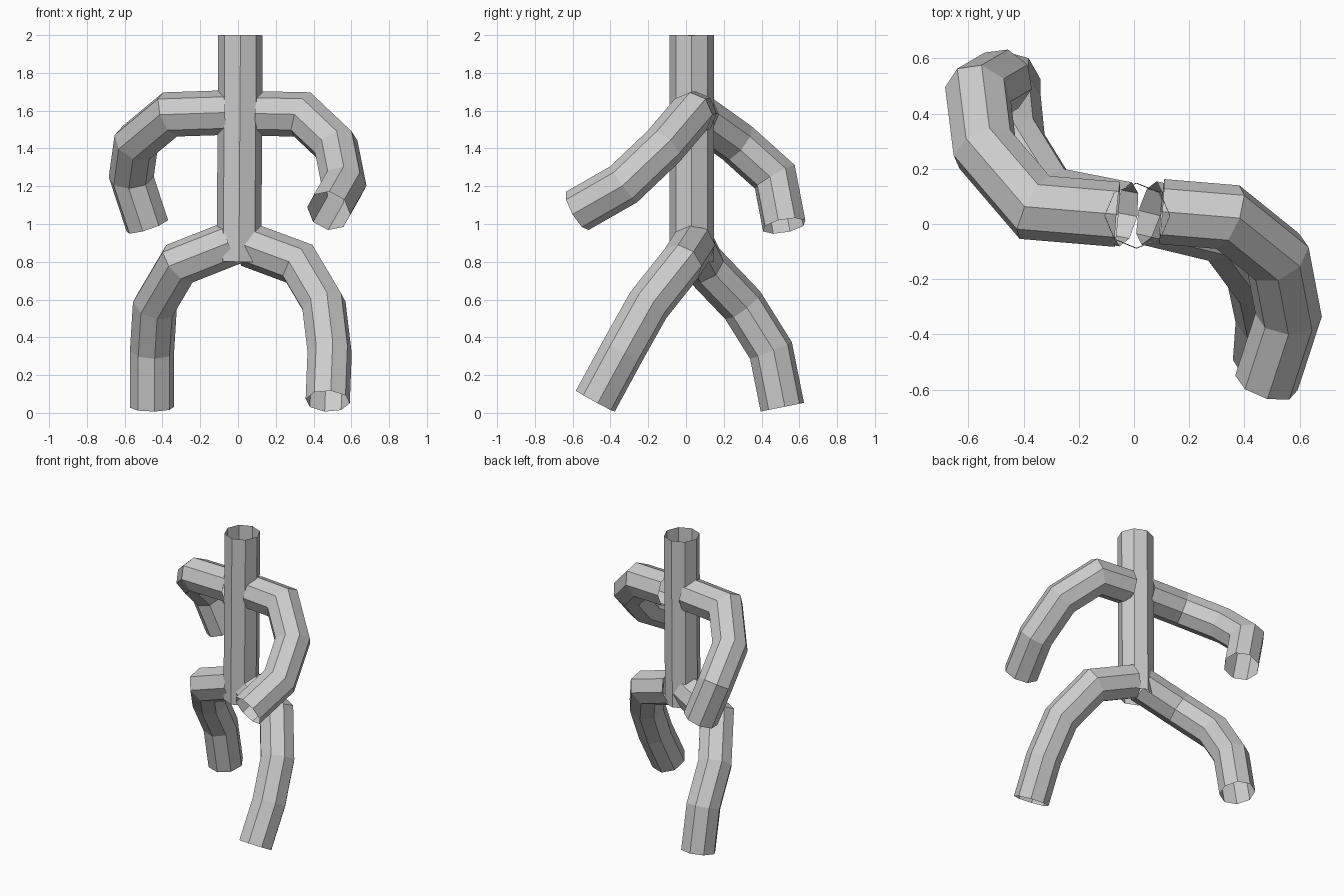
import bpy, bmesh, math
from mathutils import Vector

if "Cube" in bpy.data.objects:
    bpy.data.objects.remove(bpy.data.objects["Cube"])

R, SIDES = 0.118, 8


def tube(name, points, up):
    """Open-ended octagonal tube with mitred joints along a path."""
    pts = [Vector(p) for p in points]
    dirs = [(b - a).normalized() for a, b in zip(pts, pts[1:])]
    u = Vector(up)
    u = (u - dirs[0] * u.dot(dirs[0])).normalized()
    v = dirs[0].cross(u)
    angles = [2 * math.pi * i / SIDES for i in range(SIDES)]
    ring = [pts[0] + (u * math.cos(a) + v * math.sin(a)) * R for a in angles]
    rings = [ring]
    for i, d in enumerate(dirs):
        # slide the ring along the segment onto the mitre plane
        n = d + dirs[i + 1] if i + 1 < len(dirs) else d
        ring = [p + d * ((pts[i + 1] - p).dot(n) / d.dot(n)) for p in ring]
        rings.append(ring)
    bm = bmesh.new()
    loops = [[bm.verts.new(p) for p in r] for r in rings]
    for a, b in zip(loops, loops[1:]):
        for i in range(SIDES):
            j = (i + 1) % SIDES
            bm.faces.new((a[i], a[j], b[j], b[i]))
    mesh = bpy.data.meshes.new(name)
    bm.to_mesh(mesh)
    bm.free()
    obj = bpy.data.objects.new(name, mesh)
    bpy.context.collection.objects.link(obj)
    return obj


# Upright trunk
tube("trunk", [(0.005, 0.03, 0.80), (0.013, 0.03, 2.0)], (1, 0, 0))

# Arms: one swings back, the other forward
tube("back_arm", [(-0.06, 0.035, 1.59), (-0.36, 0.06, 1.58), (-0.54, 0.27, 1.43),
                  (-0.565, 0.47, 1.25), (-0.48, 0.52, 0.99)], (0, 0, 1))
tube("front_arm", [(0.10, 0.045, 1.585), (0.34, 0.025, 1.58), (0.52, -0.12, 1.41),
                   (0.56, -0.33, 1.21), (0.48, -0.575, 1.07)], (0, 0, 1))

# Legs: same stride pattern
tube("back_leg", [(-0.03, 0.035, 0.90), (-0.31, 0.09, 0.79), (-0.44, 0.30, 0.57),
                  (-0.455, 0.45, 0.33), (-0.455, 0.51, 0.03)], (0, 0, 1))
tube("front_leg", [(0.055, 0.04, 0.89), (0.325, -0.025, 0.79), (0.455, -0.20, 0.57),
                   (0.485, -0.34, 0.32), (0.475, -0.48, 0.062)], (0, 0, 1))
